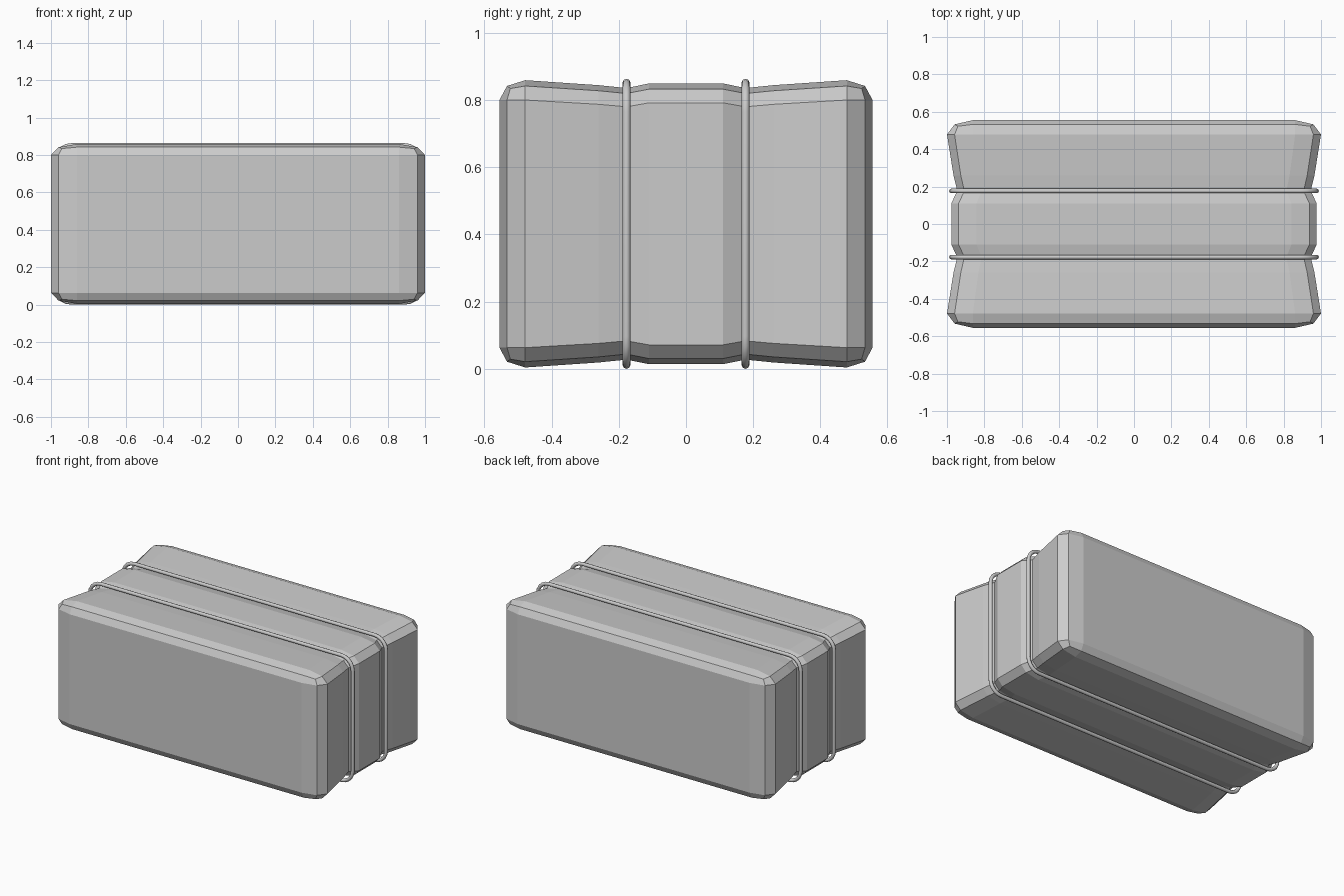
import bpy, bmesh, math
from mathutils import Vector

if "Cube" in bpy.data.objects:
    bpy.data.objects.remove(bpy.data.objects["Cube"])

HALF = Vector((1.0, 0.555, 0.4275))
MID_Z = 0.4315
STRING_Y = 0.177
# (|y|, squeeze factor) along the bale
SQUEEZE = [(0.0, 0.977), (0.11, 0.977), (STRING_Y, 0.945), (0.26, 0.965), (0.48, 1.0), (9, 1.0)]


def squeeze(y):
    y = abs(y)
    for (a, fa), (b, fb) in zip(SQUEEZE, SQUEEZE[1:]):
        if y <= b:
            return fa + (fb - fa) * (y - a) / (b - a)


# Bale: bevelled block, cut across and pinched where the strings bite
bm = bmesh.new()
bmesh.ops.create_cube(bm, size=2)
bmesh.ops.bevel(bm, geom=bm.edges[:], offset=0.138, segments=2, profile=0.5, affect='EDGES')
bmesh.ops.scale(bm, vec=HALF, verts=bm.verts)
for y in (0.11, STRING_Y, 0.26):
    for s in (-1, 1):
        bmesh.ops.bisect_plane(bm, geom=bm.verts[:] + bm.edges[:] + bm.faces[:],
                               plane_co=(0, s * y, 0), plane_no=(0, 1, 0))
for v in bm.verts:
    f = squeeze(v.co.y)
    v.co.x *= f
    v.co.z = v.co.z * f + MID_Z
bmesh.ops.recalc_face_normals(bm, faces=bm.faces)
mesh = bpy.data.meshes.new("hay_bale")
bm.to_mesh(mesh)
bm.free()
bpy.context.collection.objects.link(bpy.data.objects.new("hay_bale", mesh))


# Strings: rounded rectangular loops of thin round cord
def string_loop(name, y, hx=0.977, hz=0.4195, corner=0.085, thick=0.012, steps=5):
    n = 4 * (steps + 1)
    sides = 8
    bm = bmesh.new()
    rings = []
    for q, (sx, sz) in enumerate([(1, 1), (-1, 1), (-1, -1), (1, -1)]):
        for i in range(steps + 1):
            a = (q + i / steps) * math.pi / 2
            out = Vector((math.cos(a), 0, math.sin(a)))
            c = Vector((sx * (hx - corner), y, MID_Z + sz * (hz - corner))) + out * corner
            ring = []
            for k in range(sides):
                t = 2 * math.pi * k / sides
                ring.append(bm.verts.new(c + thick * (math.cos(t) * out + math.sin(t) * Vector((0, 1, 0)))))
            rings.append(ring)
    for i in range(n):
        r0, r1 = rings[i], rings[(i + 1) % n]
        for k in range(sides):
            j = (k + 1) % sides
            bm.faces.new((r0[k], r0[j], r1[j], r1[k])).smooth = True
    bmesh.ops.recalc_face_normals(bm, faces=bm.faces)
    mesh = bpy.data.meshes.new(name)
    bm.to_mesh(mesh)
    bm.free()
    bpy.context.collection.objects.link(bpy.data.objects.new(name, mesh))


string_loop("front_string", -STRING_Y)
string_loop("back_string", STRING_Y)
